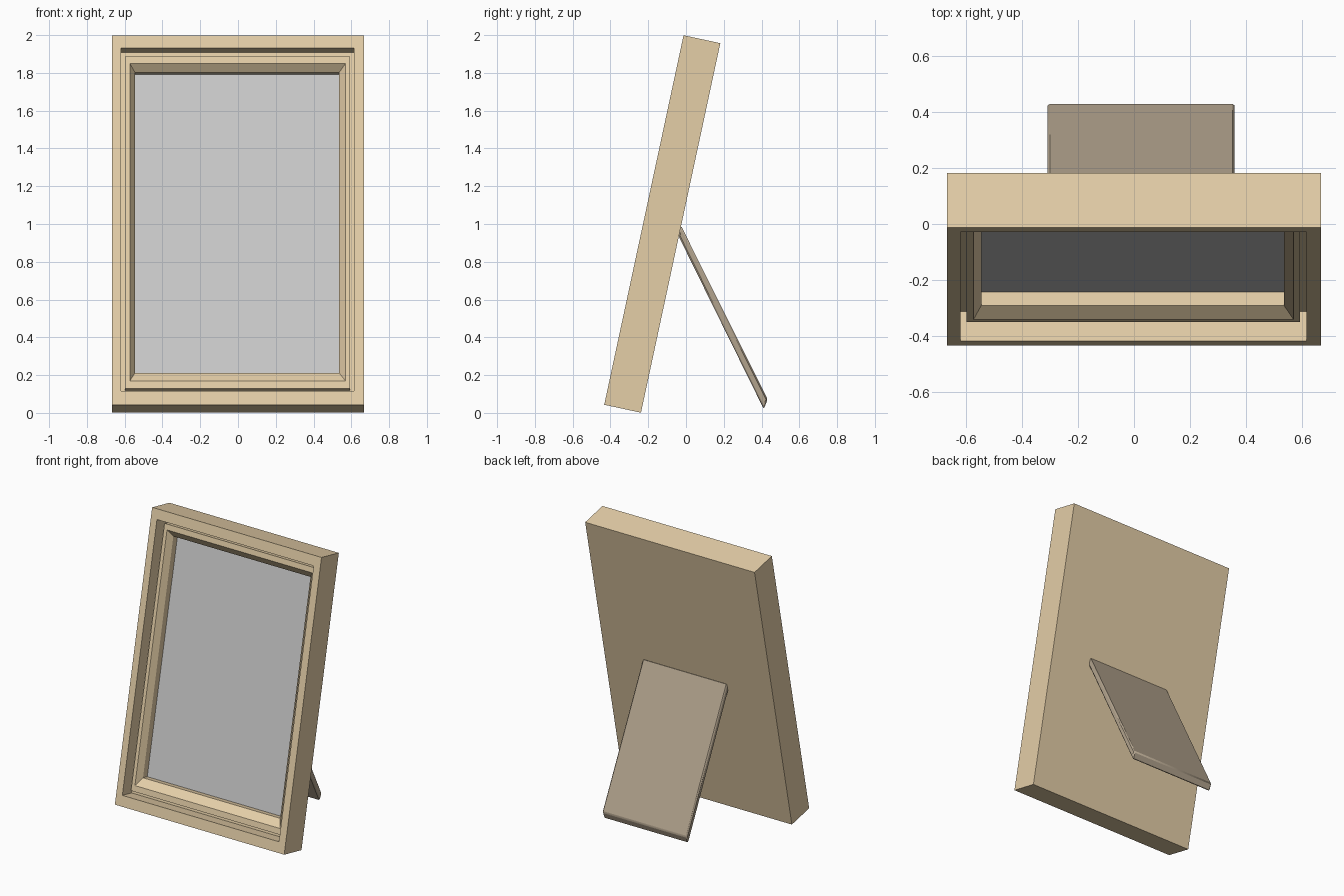
import bpy, bmesh, math
from mathutils import Vector

if "Cube" in bpy.data.objects:
    bpy.data.objects.remove(bpy.data.objects["Cube"])

UP = Vector((0, 0.21, 0.978))      # along the leaning frame
IN = Vector((0, 0.978, -0.21))     # into the frame
ORIGIN = Vector((0, -0.433, 0.043))


def material(name, rgb):
    m = bpy.data.materials.new(name)
    m.diffuse_color = (*rgb, 1)
    m.use_nodes = True
    m.node_tree.nodes["Principled BSDF"].inputs["Base Color"].default_value = m.diffuse_color
    return m


def finish(bm, name, mat=None):
    bmesh.ops.recalc_face_normals(bm, faces=bm.faces)
    me = bpy.data.meshes.new(name)
    bm.to_mesh(me)
    bm.free()
    ob = bpy.data.objects.new(name, me)
    bpy.context.collection.objects.link(ob)
    if mat:
        me.materials.append(mat)
    return ob


def ring(bm, xl, xr, ub, ut, d):
    return [bm.verts.new(ORIGIN + Vector((x, 0, 0)) + UP * u + IN * d)
            for x, u in ((xl, ub), (xr, ub), (xr, ut), (xl, ut))]


wood = material("wood", (0.78, 0.62, 0.39))
dark_wood = material("dark_wood", (0.45, 0.37, 0.27))

# Frame: rectangular rings from the back, over the front, into the recess
opening = (-0.545, 0.535, 0.195, 1.82)
steps = [(-0.667, 0.667, 0, 2.0, 0.199),
         (-0.667, 0.667, 0, 2.0, 0),
         (-0.619, 0.615, 0.074, 1.93, 0),
         (-0.619, 0.615, 0.074, 1.93, 0.107),
         (-0.598, 0.593, 0.101, 1.90, 0.107),
         (-0.598, 0.593, 0.101, 1.90, 0.063),
         (-0.573, 0.570, 0.142, 1.862, 0.063),
         (*opening, 0.104),
         (*opening, 0.155)]
bm = bmesh.new()
rings = [ring(bm, *s) for s in steps]
for a, b in zip(rings, rings[1:]):
    for i in range(4):
        j = (i + 1) % 4
        bm.faces.new((a[i], a[j], b[j], b[i]))
bm.faces.new(rings[0])
bm.faces.new(rings[-1])
finish(bm, "frame", wood)

# Picture pane, just in front of the recess floor
bm = bmesh.new()
pane = bm.faces.new(ring(bm, *opening, 0.153))
finish(bm, "picture_pane")

# Rear support leg: side profile extruded across x
bm = bmesh.new()
profile = [(-0.040, 0.937), (0.412, 0.020), (0.432, 0.072), (-0.027, 0.992)]
face = bm.faces.new([bm.verts.new((-0.308, y, z)) for y, z in profile])
ext = bmesh.ops.extrude_face_region(bm, geom=[face])
bmesh.ops.translate(bm, vec=(0.667, 0, 0),
                    verts=[v for v in ext["geom"] if isinstance(v, bmesh.types.BMVert)])
leg = finish(bm, "support_leg", dark_wood)
bev = leg.modifiers.new("soft_edges", 'BEVEL')
bev.width = 0.008
bev.segments = 1
bpy.context.view_layer.objects.active = leg
leg.select_set(True)
bpy.ops.object.shade_smooth_by_angle(angle=math.radians(30))
